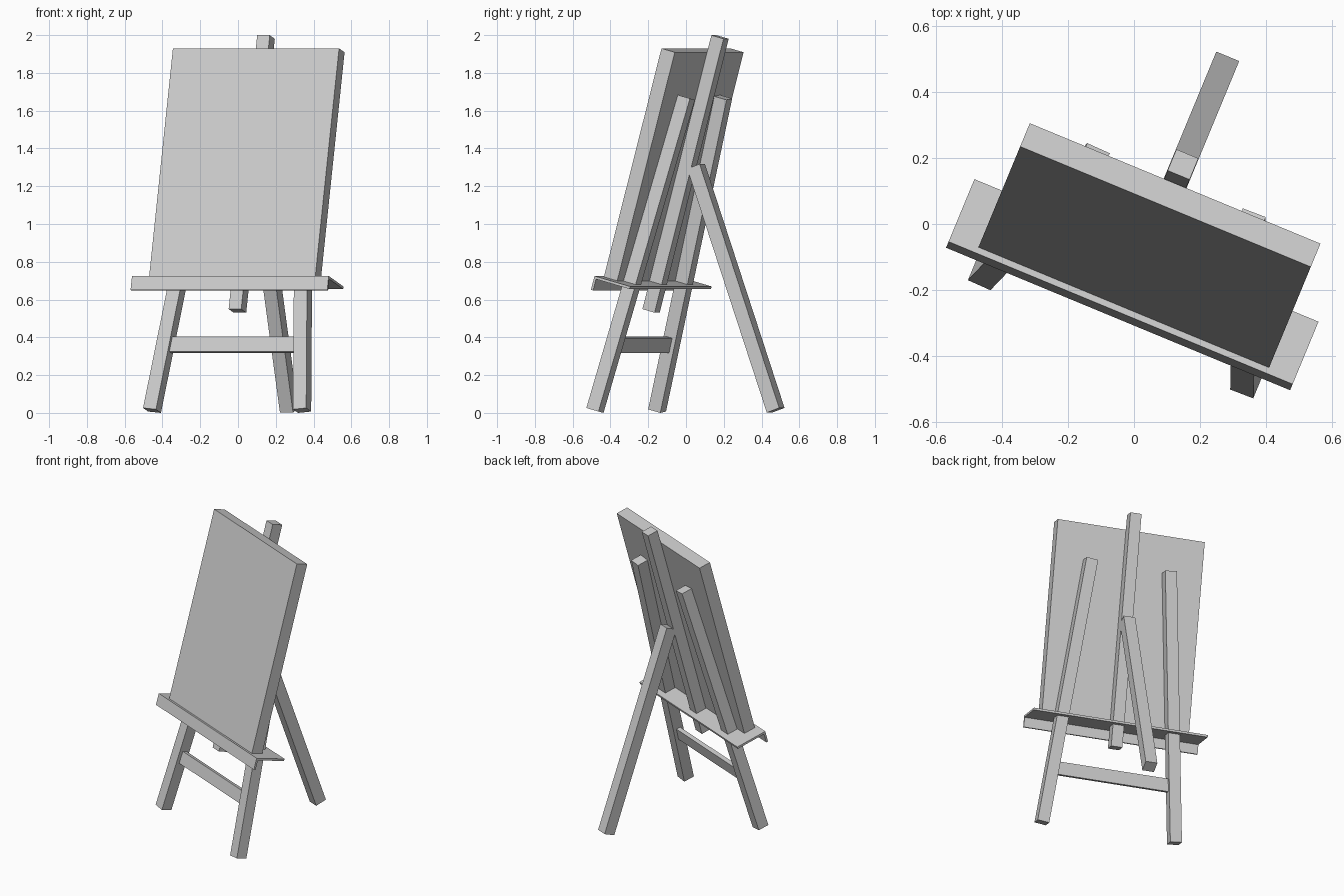
import bpy, math
from mathutils import Matrix, Vector

if "Cube" in bpy.data.objects:
    bpy.data.objects.remove(bpy.data.objects["Cube"])

TURN = Matrix.Rotation(math.radians(-22.5), 4, 'Z')   # whole easel is turned on the floor
TILT = math.radians(15.25)                            # lean of the board and front legs
MID = 0.068                                           # centre line of the easel
LEAN = math.tan(TILT)
UP = Vector((0, math.sin(TILT), math.cos(TILT)))      # up along the lean
BACK = Vector((0, math.cos(TILT), -math.sin(TILT)))   # away from the board, to the rear

grey = bpy.data.materials.new("plain_grey")
grey.diffuse_color = (0.6, 0.6, 0.6, 1)
grey.use_nodes = True
grey.node_tree.nodes["Principled BSDF"].inputs["Base Color"].default_value = grey.diffuse_color


def make(name, verts, faces):
    mesh = bpy.data.meshes.new(name)
    mesh.from_pydata([TURN @ Vector(v) for v in verts], [], faces)
    mesh.materials.append(grey)
    obj = bpy.data.objects.new(name, mesh)
    bpy.context.collection.objects.link(obj)
    return obj


def prism(name, ring, offset):
    """Sweep a closed outline along an offset and cap both ends."""
    n = len(ring)
    verts = list(ring) + [p + offset for p in ring]
    faces = [(i, (i + 1) % n, (i + 1) % n + n, i + n) for i in range(n)]
    return make(name, verts, faces + [tuple(reversed(range(n))), tuple(range(n, 2 * n))])


def beam(name, start, end, width, depth, back):
    """Square-cut bar between two centre points."""
    start, end = Vector(start), Vector(end)
    axis = (end - start).normalized()
    side = back.cross(axis).normalized() * (width / 2)
    deep = axis.cross(side).normalized() * (depth / 2)
    ring = [start - side - deep, start + side - deep, start + side + deep, start - side + deep]
    return prism(name, ring, end - start)


def post_v(z):
    """Depth of the leg plane at a given height."""
    return -0.172 + (z - 0.54) * LEAN


# Centre post and splayed front legs share one leaning plane
beam("centre_post", (MID, post_v(0.54), 0.54), (MID, post_v(1.99), 1.99), 0.072, 0.072, BACK)
for side, label in ((-1, "left"), (1, "right")):
    beam("front_leg_" + label,
         (MID + side * 0.43, post_v(0.013), 0.013),
         (MID + side * 0.255, post_v(1.67), 1.67), 0.075, 0.072, BACK)

# Rear prop leg
beam("rear_leg", (MID, 0.542, 0.014), (MID, 0.086, 1.305), 0.075, 0.075, Vector((0, 1, 0)))

# Crossbar between the front legs: its outline is a trapezoid that meets both legs
mid_bar = Vector((MID, post_v(0.36), 0.36))
ring = []
for h, half in ((-0.041, 0.362), (0.041, 0.353)):
    for s in ((-1, 1) if h < 0 else (1, -1)):
        ring.append(mid_bar + UP * h + Vector((s * half, 0, 0)) - BACK * 0.014)
prism("crossbar", ring, BACK * 0.028)

# Canvas board resting on the tray
corner = Vector((MID - 0.476, -0.245, 0.72))
width = Vector((0.952, 0, 0))
prism("canvas_board", [corner, corner + width, corner + width + BACK * 0.079, corner + BACK * 0.079],
      UP * 1.254)

# Tray: thin plate with a lip folded down along the front
edge = Vector((MID - 0.566, -0.264, 0.725))
profile = ((0, 0), (0, -0.076), (0.013, -0.076), (0.013, -0.014), (0.212, -0.014), (0.212, 0))
prism("tray", [edge + BACK * b + UP * u for b, u in profile], Vector((1.127, 0, 0)))

# Consistent outward faces
import bmesh
for obj in bpy.context.collection.objects:
    bm = bmesh.new()
    bm.from_mesh(obj.data)
    bmesh.ops.recalc_face_normals(bm, faces=bm.faces)
    bm.to_mesh(obj.data)
    bm.free()
